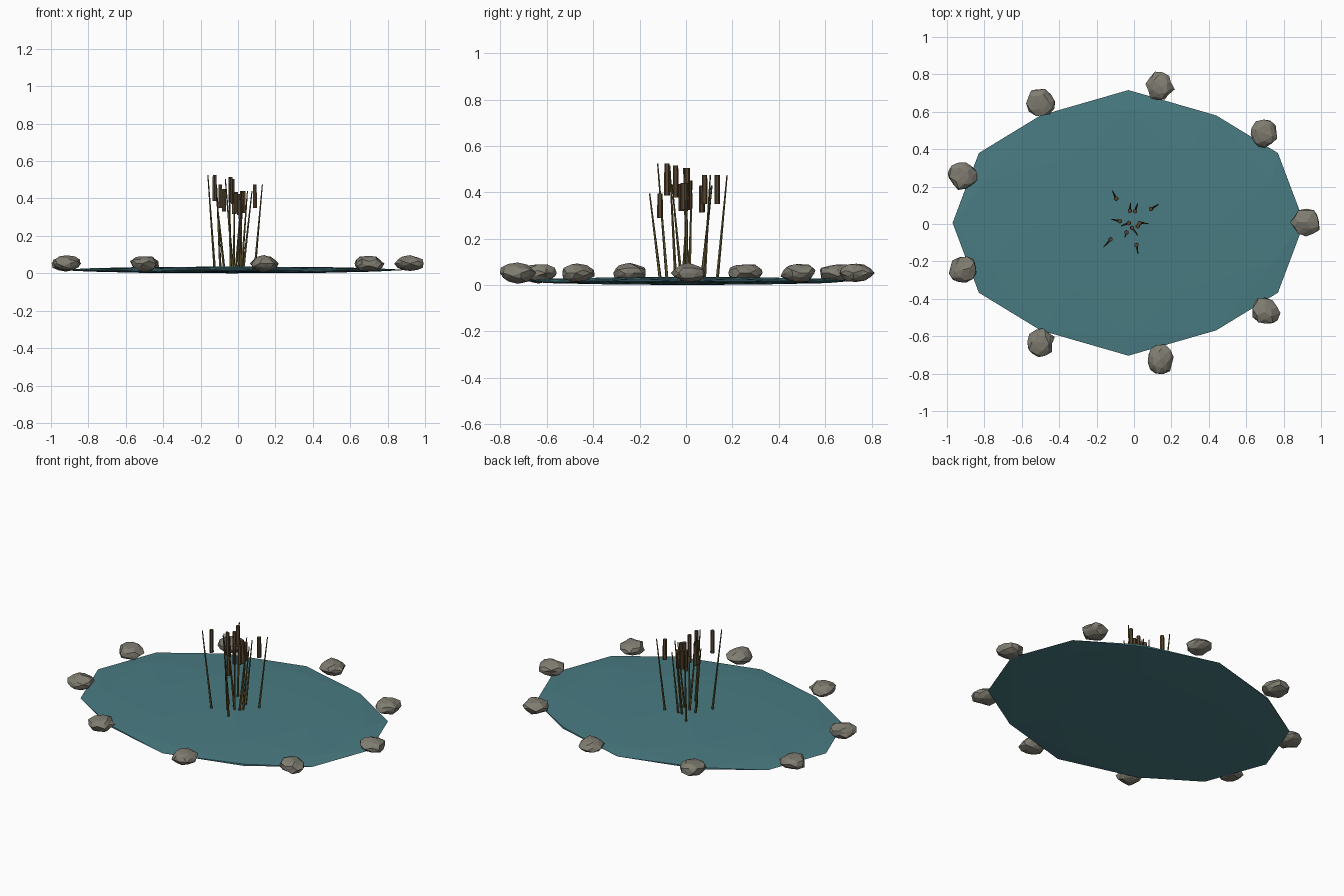
import bpy, bmesh, math, random
from mathutils import Vector, Matrix

if "Cube" in bpy.data.objects:
    bpy.data.objects.remove(bpy.data.objects["Cube"])

random.seed(4)

def material(name, col):
    m = bpy.data.materials.new(name)
    m.diffuse_color = (*col, 1)
    m.use_nodes = True
    m.node_tree.nodes["Principled BSDF"].inputs["Base Color"].default_value = m.diffuse_color
    return m

WATER = material("pond teal", (0.066, 0.20, 0.225))
STONE = material("stone grey", (0.215, 0.205, 0.165))
STEM = material("reed olive", (0.13, 0.105, 0.035))
HEAD = material("cattail brown", (0.095, 0.06, 0.028))

def finish(name, bm, mat):
    me = bpy.data.meshes.new(name)
    bmesh.ops.recalc_face_normals(bm, faces=bm.faces)
    bm.to_mesh(me)
    bm.free()
    ob = bpy.data.objects.new(name, me)
    me.materials.append(mat)
    bpy.context.collection.objects.link(ob)
    return ob

def geodesic():
    """Once-divided icosahedron standing on an edge (42 points, hulled)."""
    g = (1 + math.sqrt(5)) / 2
    corners = []
    for a in (-1, 1):
        for b in (-1, 1):
            corners += [Vector((a*g, b, 0)), Vector((0, a*g, b)), Vector((b, 0, a*g))]
    mids = [p + q for i, p in enumerate(corners) for q in corners[:i]
            if (p - q).length < 2.1]
    bm = bmesh.new()
    for p in corners + mids:
        bm.verts.new(p.normalized())
    bmesh.ops.convex_hull(bm, input=bm.verts)
    return bm

# water: very flat geodesic lens
bm = geodesic()
for v in bm.verts:
    v.co = Vector((v.co.x*0.94 - 0.03, v.co.y*0.71 + 0.006, v.co.z*0.018 + 0.018))
finish("water", bm, WATER)

# rim stones: jittered, squashed geodesics
rocks = [(0.92, 0.01), (0.695, 0.485), (0.14, 0.735), (-0.5, 0.65), (-0.92, 0.255),
         (-0.915, -0.245), (-0.5, -0.635), (0.14, -0.725), (0.70, -0.47)]
for i, (x, y) in enumerate(rocks):
    bm = geodesic()
    for v in bm.verts:
        k = random.uniform(0.84, 1.08)
        v.co = Vector((v.co.x*0.08, v.co.y*0.074, v.co.z*0.043)) * k
    spin = math.atan2(y, x) if i else 0
    bm.transform(Matrix.Translation((x, y, 0.052)) @ Matrix.Rotation(spin, 4, 'Z'))
    finish(f"stone_{i+1}", bm, STONE)

def cone(name, a, b, r1, r2, sides, mat):
    """Tapered rod from a to b."""
    a, b = Vector(a), Vector(b)
    d = b - a
    bm = bmesh.new()
    bmesh.ops.create_cone(bm, cap_ends=True, segments=sides, radius1=r1, radius2=r2,
                          depth=d.length)
    bm.transform(Matrix.Translation((a + b)/2) @ d.to_track_quat('Z', 'Y').to_matrix().to_4x4())
    finish(name, bm, mat)

# cattails: base x, y, tip offset dx, dy, height
reeds = [(-.125, -.082, -.036, -.04, .525), (-.095, .135, -.02, .042, .475),
         (.09, .08, .04, .025, .475), (.013, -.112, .008, -.045, .395),
         (-.04, -.045, -.008, -.025, .515), (-.028, .005, -.04, -.015, .505),
         (-.075, .015, -.045, .01, .45), (.005, .068, .015, .042, .425),
         (-.022, .07, .004, .042, .43), (.03, .005, .045, -.003, .44),
         (-.01, -.02, .03, -.04, .435), (.02, -.012, .03, .022, .44)]
for i, (x, y, dx, dy, h) in enumerate(reeds):
    cone(f"reed_stem_{i+1}", (x, y, 0.03), (x+dx, y+dy, h), 0.007, 0.003, 5, STEM)
    cone(f"cattail_head_{i+1}", (x, y, h*0.735), (x, y, h), 0.0125, 0.0115, 6, HEAD)
